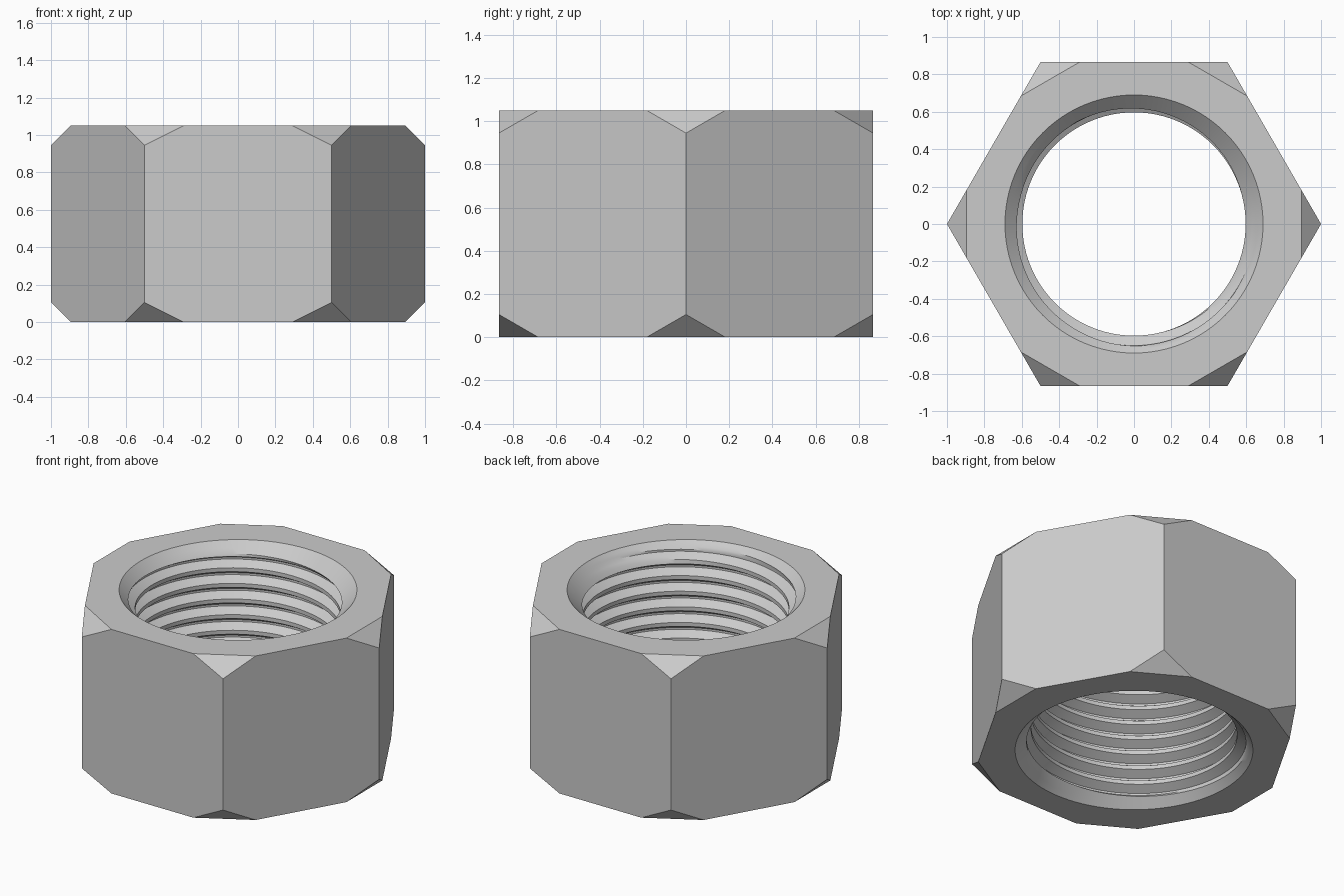
import bpy, bmesh, math

if "Cube" in bpy.data.objects:
    bpy.data.objects.remove(bpy.data.objects["Cube"])

H = 1.05              # nut height
C = 0.105             # corner chamfer size
N = 96                # segments round the hole
PITCH = 0.1
R_MINOR, R_MAJOR, R_SINK = 0.597, 0.65, 0.69

bm = bmesh.new()

# Threaded hole: helical rows clamped to the nut height, opened by countersinks
# thread profile: (fraction of pitch, radius)
R_MID = (R_MINOR + R_MAJOR) / 2
PROFILE = [(-1 / 8, R_MINOR), (1 / 8, R_MINOR), (9 / 32, R_MID),
           (7 / 16, R_MAJOR), (9 / 16, R_MAJOR), (23 / 32, R_MID)]
cache = {}


def hole_vert(i, k, u, r):
    a = 2 * math.pi * i / N
    z = 1.0 + PITCH * (i / N - 125 / 360 + k + u)
    z = min(max(z, 0.0), H)
    r = max(r, R_SINK - min(z, H - z))
    key = (i % N, round(z, 4))
    if key not in cache:
        cache[key] = bm.verts.new((r * math.cos(a), r * math.sin(a), z))
    return cache[key]


rows = [(k, u, r) for k in range(-13, 4) for u, r in PROFILE]
for i in range(N):
    for lo, hi in zip(rows, rows[1:]):
        quad = [hole_vert(i, *lo), hole_vert(i + 1, *lo),
                hole_vert(i + 1, *hi), hole_vert(i, *hi)]
        face = list(dict.fromkeys(quad))
        if len(face) > 2:
            bm.faces.new(face)

# Hexagonal outside with cut corners
corner = [(math.cos(math.pi * k / 3), math.sin(math.pi * k / 3)) for k in range(6)]
T = 2 * C


def along(k, j, z):
    (x, y), (p, q) = corner[k % 6], corner[j % 6]
    return bm.verts.new((x + T * (p - x), y + T * (q - y), z))


ends = []
for z, zc in ((0, C), (H, H - C)):
    ends.append([(along(k, k - 1, z), bm.verts.new((*corner[k], zc)),
                  along(k, k + 1, z)) for k in range(6)])
bottom, top = ends
for k in range(6):
    j = (k + 1) % 6
    bm.faces.new([bottom[k][1], bottom[k][2], bottom[j][0], bottom[j][1],
                  top[j][1], top[j][0], top[k][2], top[k][1]])
    for ring in ends:
        bm.faces.new(ring[k])
        bm.edges.get((ring[k][0], ring[k][2]))

# Flat end faces between the hexagon and the hole
bmesh.ops.remove_doubles(bm, verts=bm.verts[:], dist=1e-5)
for z in (0, H):
    rim = [e for e in bm.edges if len(e.link_faces) == 1
           and all(abs(v.co.z - z) < 1e-5 for v in e.verts)]
    bmesh.ops.triangle_fill(bm, edges=rim, use_beauty=True, normal=(0, 0, 1))
bmesh.ops.recalc_face_normals(bm, faces=bm.faces[:])

mesh = bpy.data.meshes.new("hex_nut")
bm.to_mesh(mesh)
bm.free()
nut = bpy.data.objects.new("hex_nut", mesh)
bpy.context.collection.objects.link(nut)

steel = bpy.data.materials.new("steel grey")
steel.diffuse_color = (0.6, 0.6, 0.6, 1)
steel.use_nodes = True
steel.node_tree.nodes["Principled BSDF"].inputs["Base Color"].default_value = steel.diffuse_color
mesh.materials.append(steel)

bpy.context.view_layer.objects.active = nut
nut.select_set(True)
bpy.ops.object.shade_smooth_by_angle(angle=math.radians(30))
